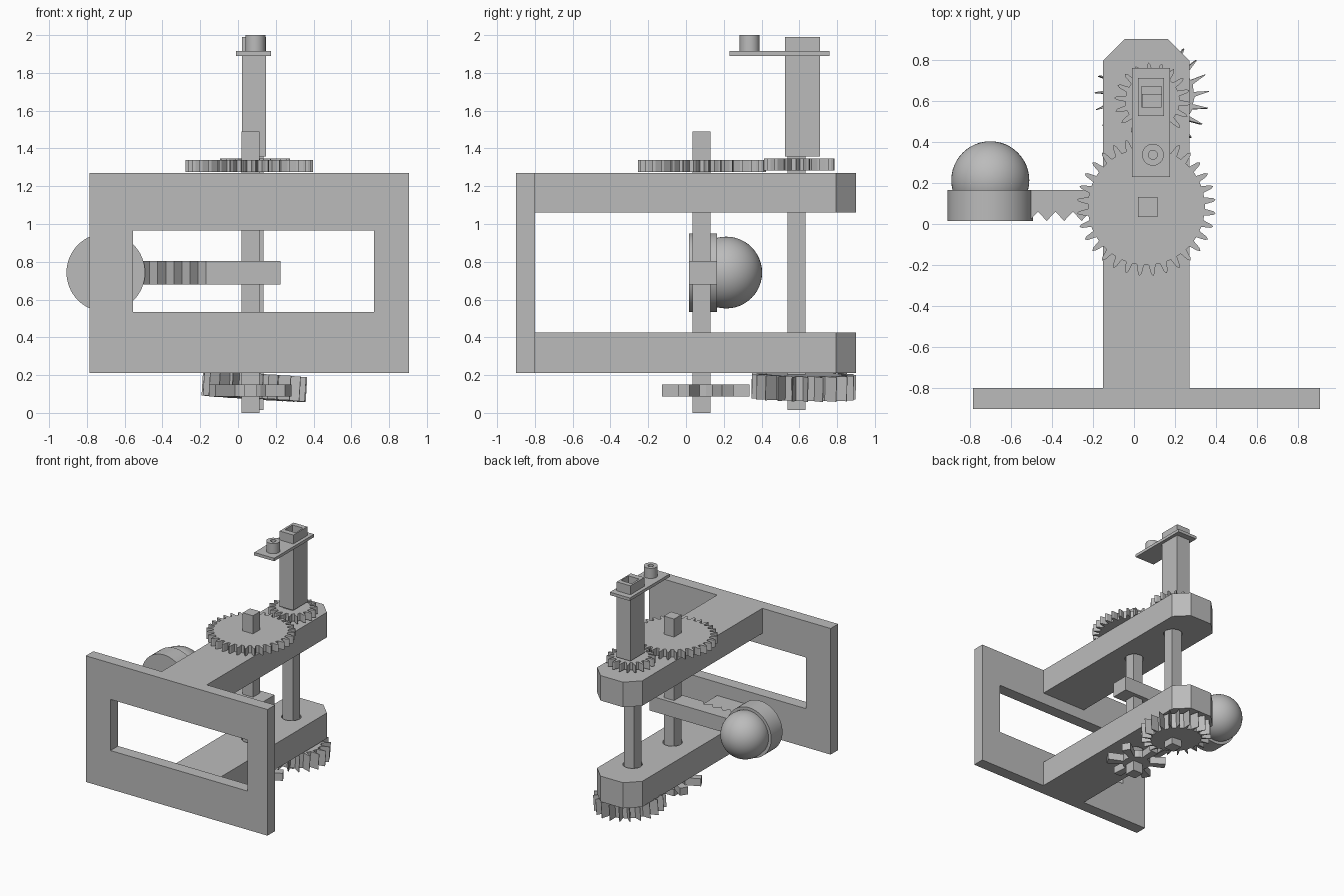
import bpy, bmesh
from math import cos, sin, pi, tau, radians
from mathutils import Matrix

if "Cube" in bpy.data.objects:
    bpy.data.objects.remove(bpy.data.objects["Cube"])

grey = bpy.data.materials.new("plain grey")
grey.use_nodes = True
grey.diffuse_color = (0.5, 0.5, 0.5, 1)
grey.node_tree.nodes["Principled BSDF"].inputs["Base Color"].default_value = (0.5, 0.5, 0.5, 1)


def finish(name, bm):
    bmesh.ops.recalc_face_normals(bm, faces=bm.faces)
    mesh = bpy.data.meshes.new(name)
    bm.to_mesh(mesh)
    bm.free()
    mesh.materials.append(grey)
    obj = bpy.data.objects.new(name, mesh)
    bpy.context.collection.objects.link(obj)
    return obj


def prism(name, points, low, high):
    """Extrude a flat outline upwards between two heights."""
    bm = bmesh.new()
    face = bm.faces.new([bm.verts.new((x, y, low)) for x, y in points])
    top = bmesh.ops.extrude_face_region(bm, geom=[face])["geom"]
    verts = [v for v in top if isinstance(v, bmesh.types.BMVert)]
    bmesh.ops.translate(bm, verts=verts, vec=(0, 0, high - low))
    return finish(name, bm)


def box(name, x, y, z):
    return prism(name, [(x[0], y[0]), (x[1], y[0]), (x[1], y[1]), (x[0], y[1])], *z)


def circle(cx, cy, r, n=32):
    return [(cx + r * cos(tau * i / n), cy + r * sin(tau * i / n)) for i in range(n)]


def toothed(cx, cy, count, tooth, phase=0):
    """Repeat one tooth, given as (fraction of pitch, radius) pairs, round a centre."""
    pts = []
    for i in range(count):
        for f, r in tooth:
            a = phase + (i + f) * tau / count
            pts.append((cx + r * cos(a), cy + r * sin(a)))
    return pts


def cut(obj, cutter):
    mod = obj.modifiers.new("cut", "BOOLEAN")
    mod.operation = "DIFFERENCE"
    mod.solver = "EXACT"
    mod.object = cutter
    bpy.context.view_layer.objects.active = obj
    bpy.ops.object.modifier_apply(modifier=mod.name)
    bpy.data.objects.remove(cutter)


def smooth(obj):
    bpy.ops.object.select_all(action="DESELECT")
    obj.select_set(True)
    bpy.context.view_layer.objects.active = obj
    bpy.ops.object.shade_smooth_by_angle(angle=radians(35))


MAIN = (0.067, 0.083)    # main shaft axis
CRANK = (0.087, 0.585)   # crank shaft axis

# Front plate with its window
plate = box("front_plate", (-0.785, 0.905), (-0.9, -0.8), (0.21, 1.27))
cut(plate, box("window_cutter", (-0.555, 0.72), (-1, -0.7), (0.535, 0.965)))

# Two arms with chamfered ends and bearing holes
outline = [(-0.15, -0.8), (0.27, -0.8), (0.27, 0.795), (0.165, 0.9), (-0.045, 0.9), (-0.15, 0.795)]
for name, low, high in (("lower_arm", 0.21, 0.425), ("upper_arm", 1.06, 1.27)):
    arm = prism(name, outline, low, high)
    for axis in (MAIN, CRANK):
        cut(arm, prism("bearing_cutter", circle(*axis, 0.075), low - 0.1, high + 0.1))
    smooth(arm)

# Square shafts
for name, (cx, cy), low, high in (("main_shaft", MAIN, 0, 1.49), ("crank_shaft", CRANK, 0.015, 1.45)):
    box(name, (cx - 0.048, cx + 0.048), (cy - 0.048, cy + 0.048), (low, high))

# Meshing spur gears on top
for name, cx, cy, n, root, tip, low, phase in (
        ("large_gear", 0.06, 0.085, 32, 0.285, 0.34, 1.275, 0),
        ("small_gear", 0.09, 0.6, 18, 0.132, 0.187, 1.283, 0.1)):
    tooth = [(0, root), (0.2, root), (0.36, tip - 0.012), (0.5, tip), (0.64, tip - 0.012), (0.8, root)]
    prism(name, toothed(cx, cy, n, tooth, phase), low, low + 0.063)

# Hollow crank post, crank plate and knob
post = box("crank_post", (0.02, 0.147), (0.525, 0.71), (1.357, 1.99))
cut(post, box("post_cutter", (0.037, 0.135), (0.57, 0.67), (1.3, 2.1)))
crank = box("crank_plate", (-0.01, 0.175), (0.23, 0.76), (1.89, 1.915))
cut(crank, box("socket_cutter", (0.037, 0.135), (0.57, 0.67), (1.8, 2)))
knob = prism("crank_knob", circle(0.092, 0.337, 0.053), 1.912, 2)
cut(knob, prism("knob_cutter", circle(0.092, 0.337, 0.022, 16), 1.93, 2.1))
smooth(knob)

# Hammer bar with a row of notches along its front edge
pitch = 0.085
bar = [(-0.6, 0.165), (-0.6, 0.015), (-0.51, 0.015)]
for i in range(4):
    x = -0.51 + i * pitch
    bar += [(x + pitch / 2, 0.06), (x + pitch, 0.015)]
bar += [(0.225, 0.015), (0.225, 0.165)]
prism("hammer_bar", bar, 0.68, 0.805)

# Hammer disc and ball
disc = prism("hammer_disc", circle(0, 0, 0.208, 64), -0.075, 0.075)
disc.data.transform(Matrix.Translation((-0.7, 0.09, 0.743)) @ Matrix.Rotation(pi / 2, 4, "X"))
smooth(disc)
bm = bmesh.new()
bmesh.ops.create_uvsphere(bm, u_segments=48, v_segments=24, radius=0.19)
bmesh.ops.translate(bm, verts=bm.verts, vec=(-0.7, 0.213, 0.743))
smooth(finish("hammer_ball", bm))

# Slightly tilted ratchet wheel underneath, with leaning pointed teeth
ratchet = prism("ratchet_wheel",
                toothed(0, 0, 21, [(0, 0.2), (0.62, 0.205), (0.93, 0.277), (0.97, 0.277)], 0.1),
                -0.065, 0.065)
ratchet.data.transform(Matrix.Translation((0.087, 0.622, 0.14))
                       @ Matrix.Rotation(radians(3.6), 4, "Y") @ Matrix.Rotation(radians(-1), 4, "X"))

# Star wheel on the foot of the main shaft
star = [(0, 0.11), (0.3, 0.11), (0.36, 0.235), (0.64, 0.235), (0.7, 0.11)]
prism("star_wheel", toothed(0.065, 0.105, 6, star, 0), 0.087, 0.15)
